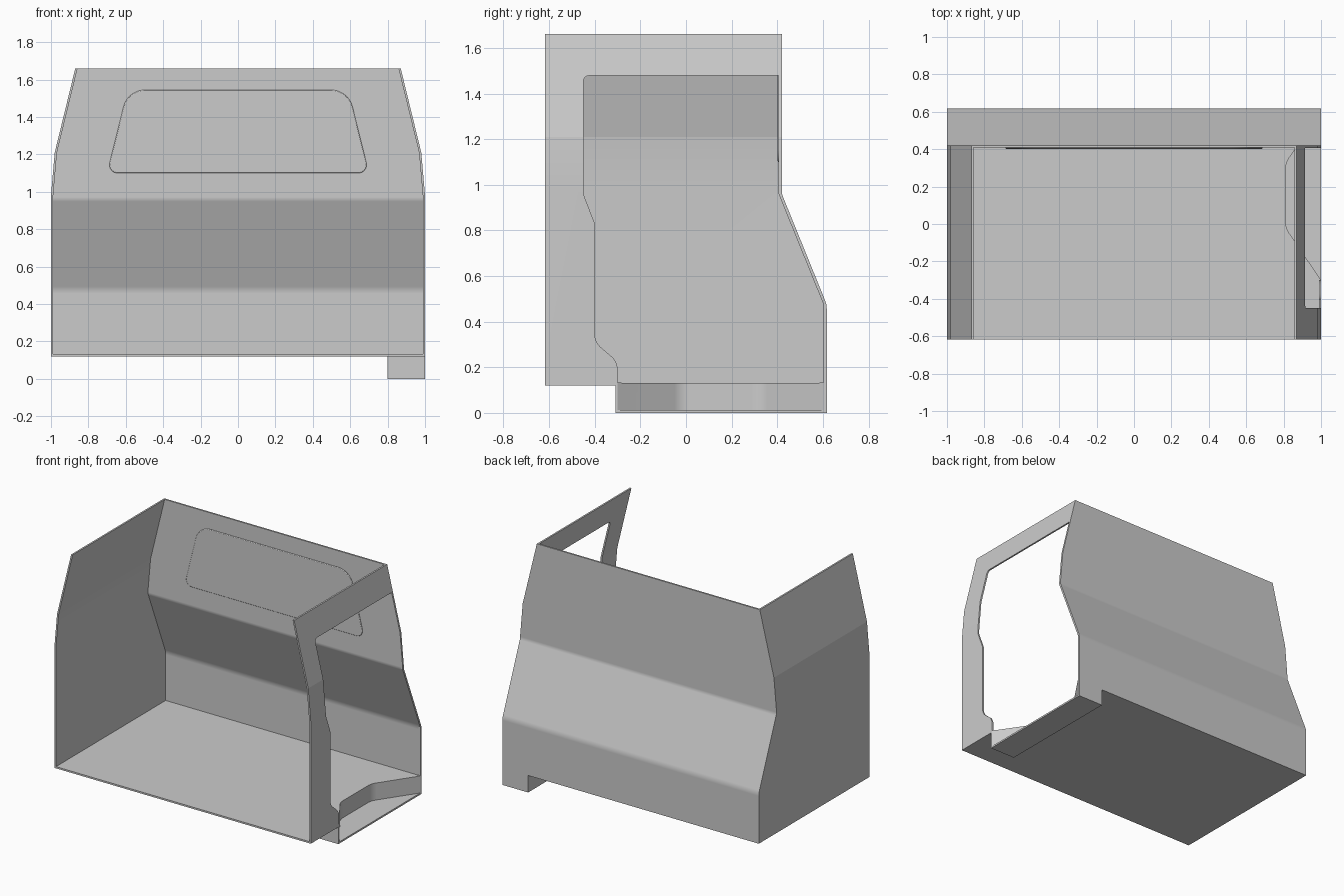
import bpy, bmesh, math
from mathutils import Vector

if "Cube" in bpy.data.objects:
    bpy.data.objects.remove(bpy.data.objects["Cube"])

T = 0.012            # sheet thickness
FLOOR = 0.12         # underside of the floor


def fillet(points, segs=12):
    """Closed 2D outline from (a, b[, radius]) corners, rounded where a radius is given."""
    out, n = [], len(points)
    for i, p in enumerate(points):
        c = Vector(p[:2])
        if len(p) < 3:
            out.append(c)
            continue
        u = (Vector(points[i - 1][:2]) - c).normalized()
        v = (Vector(points[(i + 1) % n][:2]) - c).normalized()
        half = u.angle(v) / 2
        r = p[2]
        centre = c + (u + v).normalized() * (r / math.sin(half))
        s = c + u * (r / math.tan(half)) - centre
        e = c + v * (r / math.tan(half)) - centre
        ang = s.angle_signed(e)
        for k in range(segs + 1):
            a = -ang * k / segs
            out.append(centre + Vector((s.x * math.cos(a) - s.y * math.sin(a),
                                        s.x * math.sin(a) + s.y * math.cos(a))))
    return out


def prism(name, points, axis, lo, hi):
    """Extrude a 2D outline along an axis; the outline uses the other two axes in order."""
    bm = bmesh.new()
    place = {'x': lambda p, d: (d, p.x, p.y),
             'y': lambda p, d: (p.x, d, p.y),
             'z': lambda p, d: (p.x, p.y, d)}[axis]
    face = bm.faces.new([bm.verts.new(place(p, lo)) for p in fillet(points)])
    ext = bmesh.ops.extrude_face_region(bm, geom=[face])
    shift = {'x': (hi - lo, 0, 0), 'y': (0, hi - lo, 0), 'z': (0, 0, hi - lo)}[axis]
    bmesh.ops.translate(bm, vec=shift,
                        verts=[g for g in ext['geom'] if isinstance(g, bmesh.types.BMVert)])
    bmesh.ops.recalc_face_normals(bm, faces=bm.faces)
    mesh = bpy.data.meshes.new(name)
    bm.to_mesh(mesh)
    bm.free()
    ob = bpy.data.objects.new(name, mesh)
    bpy.context.collection.objects.link(ob)
    return ob


def combine(ob, tool, operation):
    """Apply a boolean and delete the tool object."""
    bpy.context.view_layer.objects.active = ob
    m = ob.modifiers.new("bool", 'BOOLEAN')
    m.operation, m.object, m.solver = operation, tool, 'EXACT'
    bpy.ops.object.modifier_apply(modifier=m.name)
    bpy.data.objects.remove(tool)


def smooth(ob, angle=8):
    bpy.ops.object.select_all(action='DESELECT')
    ob.select_set(True)
    bpy.context.view_layer.objects.active = ob
    bpy.ops.object.shade_smooth_by_angle(angle=math.radians(angle))
    m = ob.modifiers.new("weighted", 'WEIGHTED_NORMAL')
    m.keep_sharp = True


def body(name, inset, bottom, top, front):
    """Cab volume: side-wall profile crossed with back-wall profile."""
    x_top = 0.87 - (top - 1.66) * 0.11 / 0.45 - inset
    half = [(1 - inset, bottom), (1 - inset, 0.98), (0.98 - inset, 1.21), (x_top, top)]
    ob = prism(name, half + [(-x, z) for x, z in reversed(half)], 'y', front, 0.8)
    b = 0.617 - inset
    side = [(front - 0.1, bottom), (b, bottom), (b, 0.475, 0.1),
            (b - 0.197, 0.96, 0.06), (b - 0.197, top), (front - 0.1, top)]
    combine(ob, prism("side_tool", side, 'x', -1.3, 1.3), 'INTERSECT')
    return ob


# Cab shell with the step box under the right side
cab = body("cab_shell", 0, FLOOR, 1.66, -0.617)
step = prism("step_box", [(0.8, -0.31), (1, -0.31), (1, 0.617), (0.8, 0.617)],
             'z', 0, FLOOR + 0.006)
combine(cab, step, 'UNION')
combine(cab, body("interior_cutter", T, FLOOR + T, 1.8, -0.8), 'DIFFERENCE')

# Door opening in the right wall
door = [(-0.45, 1.478, 0.025), (-0.45, 0.96, 0.03), (-0.40, 0.83, 0.03), (-0.40, 0.31, 0.08),
        (-0.30, 0.225, 0.08), (-0.30, 0.134), (0.603, 0.134), (0.603, 0.475),
        (0.406, 0.96), (0.406, 1.478)]
combine(cab, prism("door_cutter", door, 'x', 0.8, 1.2), 'DIFFERENCE')

# Recessed step well with angled ends
well = [(1.1, -0.30), (1.0, -0.30), (0.81, -0.02, 0.12), (0.81, 0.325, 0.12),
        (1.0, 0.603), (1.1, 0.603)]
combine(cab, prism("well_cutter", well, 'z', T, 0.2), 'DIFFERENCE')
smooth(cab)

# Raised window panel on the inner face of the back wall
panel_outline = [(-0.70, 1.10, 0.045), (0.70, 1.10, 0.045),
                 (0.59, 1.545, 0.12), (-0.59, 1.545, 0.12)]
panel = prism("rear_window_panel", panel_outline, 'y', 0.402, 0.410)
bev = panel.modifiers.new("bevel", 'BEVEL')
bev.width, bev.segments, bev.limit_method = 0.005, 2, 'ANGLE'
smooth(panel, 30)
